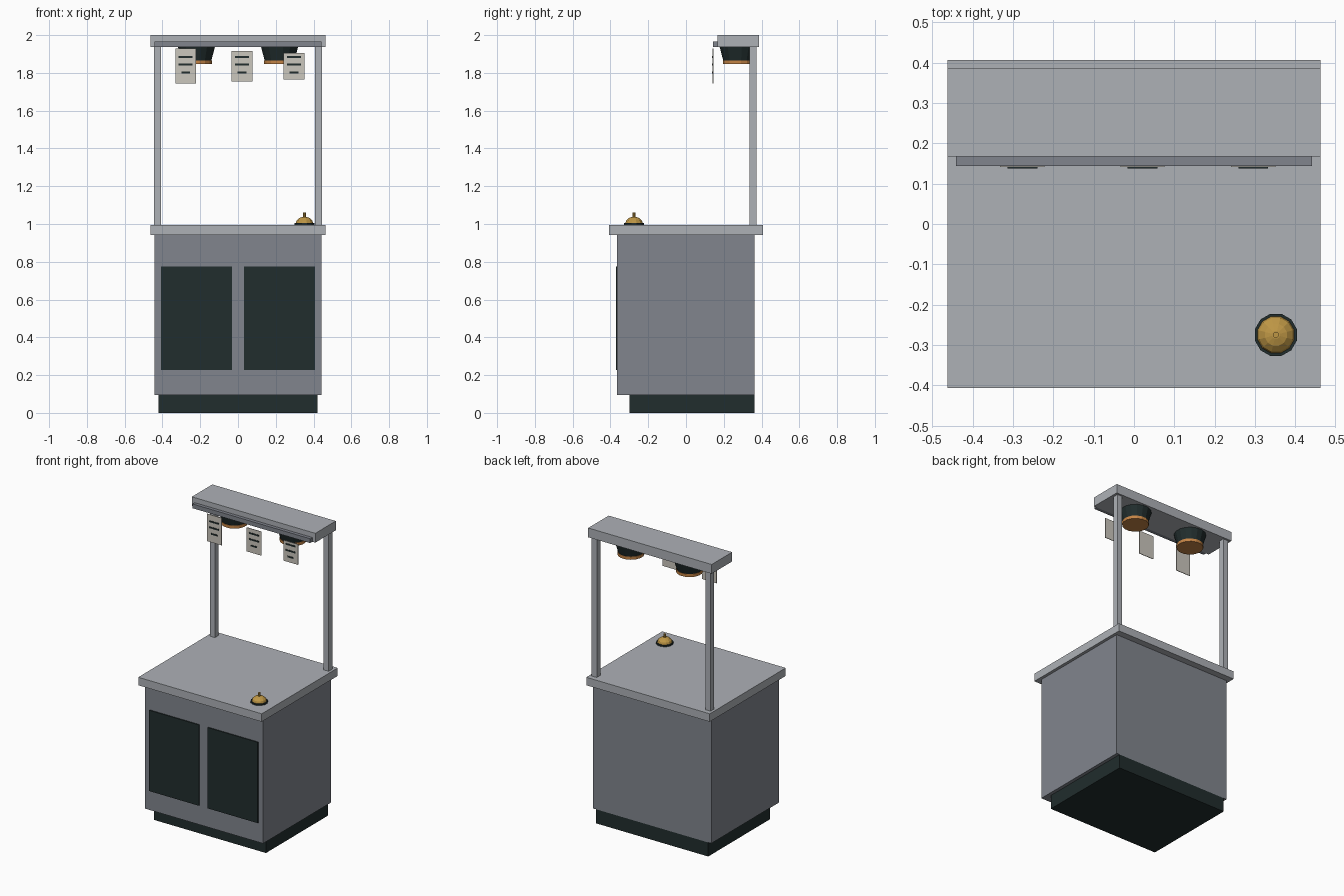
import bpy
import bmesh
import math

cube = bpy.data.objects.get("Cube")
if cube:
    bpy.data.objects.remove(cube, do_unlink=True)


def material(name, r, g, b):
    m = bpy.data.materials.new(name)
    m.use_nodes = True
    m.diffuse_color = (r, g, b, 1)
    m.node_tree.nodes["Principled BSDF"].inputs["Base Color"].default_value = (r, g, b, 1)
    return m


LIGHT = material("light_steel", 0.42, 0.44, 0.47)
GREY = material("grey_steel", 0.22, 0.235, 0.27)
DARK = material("dark_green_black", 0.015, 0.026, 0.026)
PAPER = material("paper", 0.60, 0.57, 0.51)
COPPER = material("copper", 0.55, 0.23, 0.06)
GOLD = material("brass", 0.52, 0.31, 0.06)


def finish(name, bm, mat):
    bmesh.ops.recalc_face_normals(bm, faces=bm.faces)
    mesh = bpy.data.meshes.new(name)
    bm.to_mesh(mesh)
    bm.free()
    mesh.materials.append(mat)
    obj = bpy.data.objects.new(name, mesh)
    bpy.context.collection.objects.link(obj)
    return obj


def box(name, x, y, z, mat):
    """Box from (min, max) ranges on each axis."""
    bm = bmesh.new()
    bmesh.ops.create_cube(bm, size=1)
    for v in bm.verts:
        v.co = [r[0] if c < 0 else r[1] for c, r in zip(v.co, (x, y, z))]
    return finish(name, bm, mat)


def turned(name, centre, profile, mat, sides=12):
    """Closed solid turned from (radius, z) rings, bottom to top."""
    bm = bmesh.new()
    rings = []
    for radius, z in profile:
        angles = [math.tau * (i + 0.5) / sides for i in range(sides)]
        rings.append([bm.verts.new((centre[0] + radius * math.cos(a),
                                    centre[1] + radius * math.sin(a), z)) for a in angles])
    for low, high in zip(rings, rings[1:]):
        for i in range(sides):
            j = (i + 1) % sides
            bm.faces.new((low[i], low[j], high[j], high[i]))
    bm.faces.new(rings[0])
    bm.faces.new(rings[-1])
    return finish(name, bm, mat)


# Cabinet
box("plinth", (-0.42, 0.42), (-0.3, 0.362), (0, 0.095), DARK)
box("cabinet_body", (-0.443, 0.443), (-0.364, 0.362), (0.095, 0.942), GREY)
box("countertop", (-0.463, 0.463), (-0.407, 0.407), (0.942, 0.996), LIGHT)

# Mirrored doors, posts and heat lamps
for side, s in (("left", 1), ("right", -1)):
    def span(a, b):
        return tuple(sorted((s * a, s * b)))
    box(side + "_door", span(0.032, 0.407), (-0.371, -0.362), (0.226, 0.774), DARK)
    box(side + "_post", span(0.408, 0.446), (0.335, 0.373), (0.996, 1.94), LIGHT)
    lamp = (s * 0.22, 0.276)
    turned(side + "_lamp_shade", lamp, [(0.08, 1.864), (0.1, 1.938)], DARK, 16)
    turned(side + "_lamp_rim", lamp, [(0.083, 1.846), (0.083, 1.866)], COPPER, 16)

# Overhead shelf and ticket rail
box("overhead_shelf", (-0.463, 0.463), (0.167, 0.386), (1.937, 2.0), LIGHT)
box("ticket_rail", (-0.441, 0.441), (0.144, 0.168), (1.937, 1.966), GREY)

# Hanging tickets with printed bars
for i, (x, low, high) in enumerate([(-0.277, 1.745, 1.93), (0.021, 1.755, 1.917), (0.296, 1.766, 1.905)]):
    box(f"ticket_{i}", (x - 0.055, x + 0.055), (0.141, 0.145), (low, high), PAPER)
    for row, half in enumerate((0.037, 0.037, 0.023)):
        z = 1.885 - 0.041 * row
        box(f"ticket_{i}_bar_{row}", (x - half, x + half), (0.138, 0.142),
            (z - 0.005, z + 0.005), DARK)

# Service bell
bell = (0.352, -0.275)
turned("bell_base", bell, [(0.054, 0.995), (0.054, 1.006)], DARK)
turned("bell_dome", bell, [(0.047, 1.006), (0.043, 1.019), (0.028, 1.032), (0.01, 1.038)], GOLD)
turned("bell_button", bell, [(0.008, 1.036), (0.008, 1.06)], GOLD, 8)
